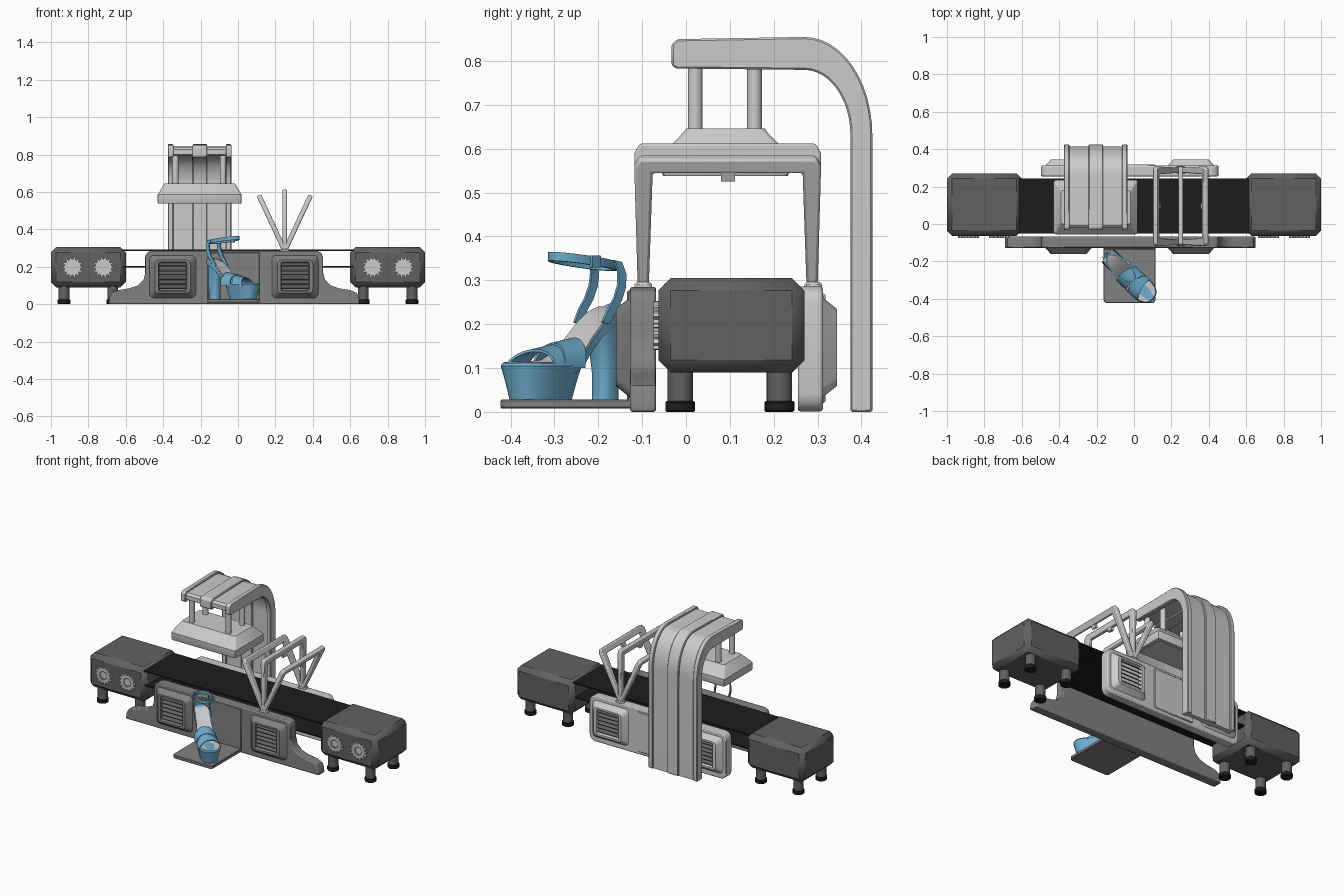
import bpy, bmesh
from math import sin, cos, pi, radians, copysign
from mathutils import Vector

if "Cube" in bpy.data.objects:
    bpy.data.objects.remove(bpy.data.objects["Cube"])


def material(name, rgb):
    m = bpy.data.materials.new(name)
    m.diffuse_color = (*rgb, 1)
    m.use_nodes = True
    m.node_tree.nodes["Principled BSDF"].inputs["Base Color"].default_value = m.diffuse_color
    return m


BLACK = material("black", (0.012, 0.012, 0.012))
DARK = material("dark_grey", (0.12, 0.12, 0.12))
MID = material("mid_grey", (0.22, 0.22, 0.22))
BLUE = material("blue", (0.16, 0.42, 0.62))


def loft(name, loops, mat=None, bevel=0, seg=1, ring=False):
    """Skin a list of equal-length loops; ring joins last to first."""
    bm = bmesh.new()
    rows = [[bm.verts.new(p) for p in lp] for lp in loops]
    n = len(rows[0])
    for a, b in zip(rows, rows[1:] + (rows[:1] if ring else [])):
        for i in range(n):
            j = (i + 1) % n
            bm.faces.new((a[i], a[j], b[j], b[i]))
    if not ring:
        bm.faces.new(rows[0][::-1])
        bm.faces.new(rows[-1])
    bmesh.ops.recalc_face_normals(bm, faces=bm.faces)
    me = bpy.data.meshes.new(name)
    bm.to_mesh(me)
    bm.free()
    ob = bpy.data.objects.new(name, me)
    bpy.context.collection.objects.link(ob)
    if mat:
        me.materials.append(mat)
    if bevel:
        m = ob.modifiers.new("bevel", 'BEVEL')
        m.width, m.segments, m.limit_method, m.angle_limit = bevel, seg, 'ANGLE', radians(40)
    bpy.ops.object.select_all(action='DESELECT')
    ob.select_set(True)
    bpy.context.view_layer.objects.active = ob
    bpy.ops.object.shade_smooth_by_angle(angle=radians(32))
    return ob


def prism(name, pts, axis, a, b, mat=None, bevel=0, seg=1):
    """Extrude a 2D profile along axis from a to b."""
    put = {'x': lambda p, t: (t, p[0], p[1]), 'y': lambda p, t: (p[0], t, p[1]),
           'z': lambda p, t: (p[0], p[1], t)}[axis]
    return loft(name, [[put(p, t) for p in pts] for t in (a, b)], mat, bevel, seg)


def box(name, x0, x1, y0, y1, z0, z1, mat=None, bevel=0):
    return prism(name, [(x0, y0), (x1, y0), (x1, y1), (x0, y1)], 'z', z0, z1, mat, bevel)


def disc(cx, cy, r, n=24):
    return [(cx + r * cos(2 * pi * i / n), cy + r * sin(2 * pi * i / n)) for i in range(n)]


def rrect(cx, cy, hw, hh, r, n=4):
    """Rounded rectangle outline."""
    out = []
    for k, (sx, sy) in enumerate(((1, 1), (-1, 1), (-1, -1), (1, -1))):
        for i in range(n + 1):
            t = (k + i / n) * pi / 2
            out.append((cx + sx * (hw - r) + r * cos(t), cy + sy * (hh - r) + r * sin(t)))
    return out


# End housings with legs and cog wheels
for s, side in ((-1, "left"), (1, "right")):
    x0, x1 = sorted((s * 0.6, s * 1.0))
    box(side + "_housing", x0, x1, -0.063, 0.27, 0.09, 0.305, DARK, 0.028)
    for x in (0.67, 0.93):
        for y in (-0.013, 0.213):
            prism(side + "_leg", disc(s * x, y, 0.029), 'z', 0.02, 0.1, DARK)
            prism(side + "_foot", disc(s * x, y, 0.034), 'z', 0, 0.025, BLACK, 0.003)
    for x in (0.72, 0.885):
        cog = []
        for i in range(14):
            for d, r in ((-.3, .044), (-.16, .056), (.16, .056), (.3, .044)):
                t = (i + d) * 2 * pi / 14
                cog.append((s * x + r * cos(t), 0.197 + r * sin(t)))
        inner = [(s * x + (p - s * x) * .5, .197 + (q - .197) * .5) for p, q in cog]
        loft(side + "_cog", [[(p, y, q) for p, q in c] for c, y in
                             ((cog, -.06), (cog, -.074), (inner, -.074), (inner, -.066))])

# Belt runs
box("belt_top", -0.62, 0.62, -0.05, 0.242, 0.284, 0.292, BLACK)
box("belt_return", -0.62, 0.62, -0.05, 0.242, 0.196, 0.204, BLACK)

# Front side panel with flared feet, and back panel
half = [(.67, 0), (.668, .035), (.655, .06), (.62, .075), (.56, .085), (.515, .1), (.485, .13),
        (.475, .17), (.475, .25), (.465, .275), (.44, .285)]
prism("front_panel", [(x - .02, z) for x, z in half] + [(-x - .02, z) for x, z in half[::-1]],
      'y', -0.128, -0.068, MID, 0.006, 2)
prism("back_panel", rrect(-.022, .1435, .475, .1425, .04), 'y', 0.255, 0.312, None, 0.006, 2)
box("front_centre_plate", -0.163, 0.115, -0.135, -0.12, 0.01, 0.277, MID, 0.004)
box("back_centre_plate", -0.163, 0.115, 0.305, 0.318, 0.02, 0.27, None, 0.004)

# Vents on both panels
for cx in (-.35, .305):
    for y, d, side in ((-.127, -1, "front"), (.311, 1, "back")):
        loops = [[(p, y + d * h, q) for p, q in rrect(cx, .147, w, t, r)] for w, t, r, h in
                 ((.125, .115, .025, 0), (.118, .108, .025, .008), (.095, .088, .02, .033),
                  (.076, .077, .008, .033), (.07, .073, .006, .008))]
        loft(side + "_vent_frame", loops, MID if d < 0 else None)
        for i in range(6):
            z = .085 + i * .0245
            prism(side + "_vent_slat", [(y + d * .006, z + .012), (y + d * .026, z - .004),
                                        (y + d * .028, z), (y + d * .008, z + .017)],
                  'x', cx - .072, cx + .072, DARK)


# Overhead arm: thin sheet with three ribs
def arm(e):
    pts = [(.425 - e, 0)]
    pts += [(.27 + (.155 - e) * cos(t * pi / 24), .63 + (.225 - e) * sin(t * pi / 24)) for t in range(13)]
    pts += [(-.02 + e, .85 - e), (-.033 + e, .838 - e), (-.033 + e, .79 + e), (-.022 + e, .783 + e)]
    pts += [(.27 + (.105 + e) * cos(t * pi / 24), .63 + (.15 + e) * sin(t * pi / 24)) for t in range(12, -1, -1)]
    return pts + [(.375 + e, 0)]


prism("arm_sheet", arm(.011), 'x', -.37, -.04)
for a, b in ((-.375, -.345), (-.243, -.165), (-.065, -.035)):
    prism("arm_rib", arm(0), 'x', a, b, None, 0.004)

# Press head, hollow below, hung on four rods
loft("press_head", [[(x, y, z) for x, y in rrect(-.205, .09, w, h, .012, 2)] for w, h, z in
                    ((.185, .105, .58), (.2, .12, .538), (.222, .142, .538), (.225, .145, .545),
                     (.225, .145, .585), (.22, .14, .592), (.193, .095, .638), (.186, .09, .646))])
for x in (-.335, -.08):
    for y in (.021, .156):
        prism("press_rod", disc(x, y, .017), 'z', .64, .8)

# Fan of three scanning hoops
hoop = [(-.11, 0), (-.118, .305), (-.106, .327), (.296, .327), (.308, .305), (.3, 0),
        (.275, 0), (.266, .29), (-.076, .29), (-.085, 0)]
for t in (-25, 0, 25):
    for ob in (prism("hoop", hoop, 'x', -.013, .013, None, .006, 2),
               box("hoop_sensor", -.009, .009, .08, .112, .27, .295)):
        ob.location = (.25, 0, .285)
        ob.rotation_euler = (0, radians(t), 0)
for y in (-.097, .29):
    box("hoop_mount", .225, .275, y - .02, y + .02, .27, .296, None, .005)

# Display plinth
prism("plinth", rrect(-.024, -.26, .139, .163, .02), 'z', .008, .028, MID, .003)


# Sandal, in its own frame: u heel to toe, v sideways
def S(u, v, z):
    return Vector((-.15 + .72 * u + .694 * v, -.16 - .694 * u + .72 * v, z))


def oval(uc, a, b, z, tilt=0, n=28, k=.8):
    out = []
    for i in range(n):
        c, s = cos(2 * pi * i / n), sin(2 * pi * i / n)
        c, s = copysign(abs(c) ** k, c), copysign(abs(s) ** k, s)
        out.append(S(uc + a * c, b * s, z + tilt * a * c))
    return out


loft("sandal_platform", [oval(.247, .083, .048, .028), oval(.246, .094, .057, .07),
                         oval(.245, .105, .066, .105), oval(.245, .1, .061, .112)], BLUE)
loft("sandal_heel", [oval(.035, .03, .026, .028), oval(.034, .031, .027, .09),
                     oval(.037, .037, .031, .16, -.3), oval(.045, .046, .038, .215, -.75)], BLUE)


def strip(name, path, thick, mat):
    loft(name, [[S(u, -w, z), S(u, 0, z - .004), S(u, w, z), S(u, w, z - thick), S(u, -w, z - thick)]
                for u, z, w in path], mat)


foot = [(-.003, .241, .022), (.02, .24, .037), (.05, .228, .043), (.085, .204, .042), (.12, .172, .042),
        (.155, .137, .048), (.19, .118, .055), (.25, .114, .06), (.31, .114, .05), (.338, .114, .03)]
strip("sandal_insole", foot, .012, None)
strip("sandal_shank", [(u, z - .008, w + .002) for u, z, w in foot[:7]], .022, BLUE)

# Toe straps
for u0, u1, h, lean in ((.155, .225, .07, .012), (.215, .285, .055, -.015)):
    loops = []
    for i in range(15):
        c, s = cos(pi * i / 14), sin(pi * i / 14)
        loops.append([S(u + lean * c - .02 * s, r * c, .1 + (h + r - .064 - q) * s)
                      for u, r, q in ((u0, .064, 0), (u1, .064, .012), (u1, .058, .012), (u0, .058, 0))])
    loft("sandal_toe_strap", loops, BLUE)

# Ankle strap and the two side straps
loft("sandal_ankle_strap", [oval(.11, a, b, z, .12, 32, 1) for a, b, z in
                            ((.1, .05, .333), (.1, .05, .353), (.09, .042, .353), (.09, .042, .333))],
     BLUE, ring=True)
for s in (-1, 1):
    path = [(.035, .036, .342), (.025, .04, .315), (.028, .042, .285), (.042, .043, .255),
            (.062, .043, .23), (.08, .041, .2)]
    loft("sandal_side_strap", [[S(u - .012, s * v, z), S(u + .012, s * v, z + .004),
                                S(u + .012, s * (v + .006), z + .004), S(u - .012, s * (v + .006), z)]
                               for u, v, z in path], BLUE)
# Ankle buckle
loft("sandal_buckle", [[S(u, v, z) for u, z in rrect(.12, .343, .014, .014, .004)] for v in (.046, .055)], BLUE)
